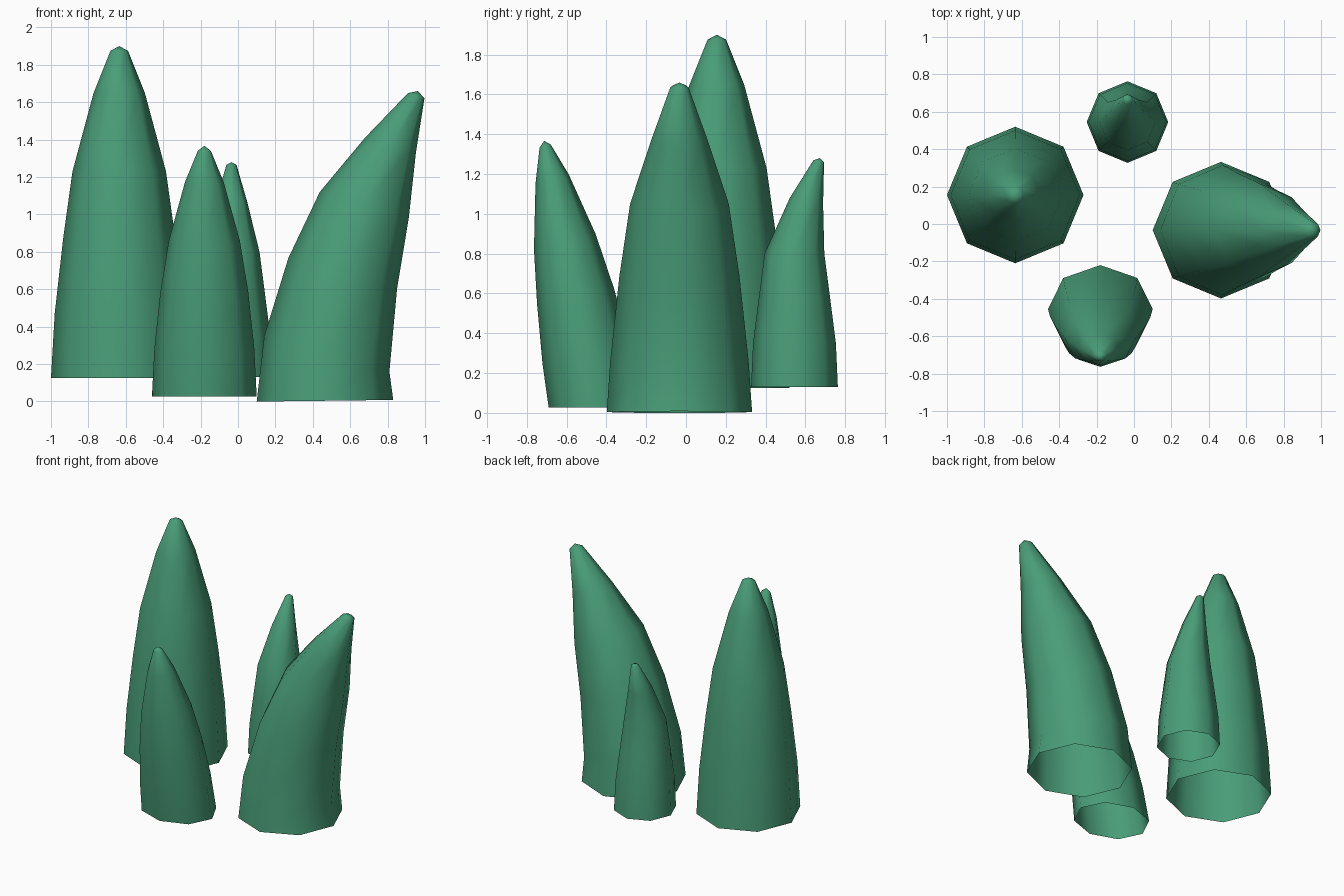
import bpy, bmesh, math

if "Cube" in bpy.data.objects:
    bpy.data.objects.remove(bpy.data.objects["Cube"])

# Single green material
green = bpy.data.materials.new("leaf_green")
green.diffuse_color = (0.066, 0.335, 0.188, 1.0)
green.use_nodes = True
green.node_tree.nodes["Principled BSDF"].inputs["Base Color"].default_value = green.diffuse_color

SIDES = 8


def spike(name, x, y, bend_dir, rings, tip, squash=1.0):
    """Open-bottomed eight-sided spike.
    rings: (shift along bend, z, radius, tilt in degrees); tip: (shift, z).
    bend_dir: angle of the lean in plan; squash: scale along the lean."""
    bm = bmesh.new()
    ca, sa = round(math.cos(bend_dir), 6), round(math.sin(bend_dir), 6)

    def vert(along, across, z):
        return bm.verts.new((x + along * ca - across * sa,
                             y + along * sa + across * ca, z))

    loops = []
    for shift, z, r, tilt in rings:
        t = math.radians(tilt)
        loop = []
        for i in range(SIDES):
            a = 2 * math.pi * i / SIDES
            u, v = r * squash * math.cos(a), r * math.sin(a)
            loop.append(vert(shift + u * math.cos(t), v, z - u * math.sin(t)))
        loops.append(loop)
    for low, high in zip(loops, loops[1:]):
        for i in range(SIDES):
            j = (i + 1) % SIDES
            bm.faces.new((low[i], low[j], high[j], high[i]))
    top = vert(tip[0], 0, tip[1])
    for i in range(SIDES):
        bm.faces.new((loops[-1][i], loops[-1][(i + 1) % SIDES], top))
    for f in bm.faces:
        f.smooth = True
    mesh = bpy.data.meshes.new(name)
    bm.to_mesh(mesh)
    bm.free()
    mesh.materials.append(green)
    ob = bpy.data.objects.new(name, mesh)
    bpy.context.collection.objects.link(ob)
    return ob


# Tall straight spike on the left
spike("tall_spike", -0.635, 0.155, 0,
      [(0, 0.125, 0.365, 0), (0, 0.47, 0.345, 0), (0, 0.87, 0.30, 0),
       (0, 1.23, 0.25, 0), (0, 1.65, 0.137, 0), (0, 1.875, 0.047, 0)],
      (0, 1.9))

# Wide spike on the right, leaning outward
spike("right_spike", 0.465, -0.033, 0,
      [(0, 0.004, 0.365, -0.7), (0.01, 0.255, 0.348, 16), (0.095, 0.685, 0.302, 16),
       (0.21, 1.05, 0.248, 16.5), (0.35, 1.37, 0.142, 16.5), (0.488, 1.635, 0.046, 18)],
      (0.497, 1.66))

# Front spike, leaning forward
spike("front_spike", -0.18, -0.455, -math.pi / 2,
      [(0, 0.028, 0.28, 0), (0.045, 0.285, 0.267, 10), (0.10, 0.585, 0.235, 12),
       (0.154, 0.86, 0.19, 14), (0.217, 1.175, 0.103, 14), (0.252, 1.34, 0.035, 14)],
      (0.257, 1.367), squash=0.84)

# Small back spike, leaning backward near its top
spike("back_spike", -0.035, 0.545, math.pi / 2,
      [(0, 0.13, 0.218, 0), (0, 0.35, 0.208, 0), (0, 0.57, 0.18, 0),
       (0, 0.80, 0.15, 0), (0.06, 1.065, 0.085, 10), (0.122, 1.265, 0.027, 10)],
      (0.127, 1.28))
